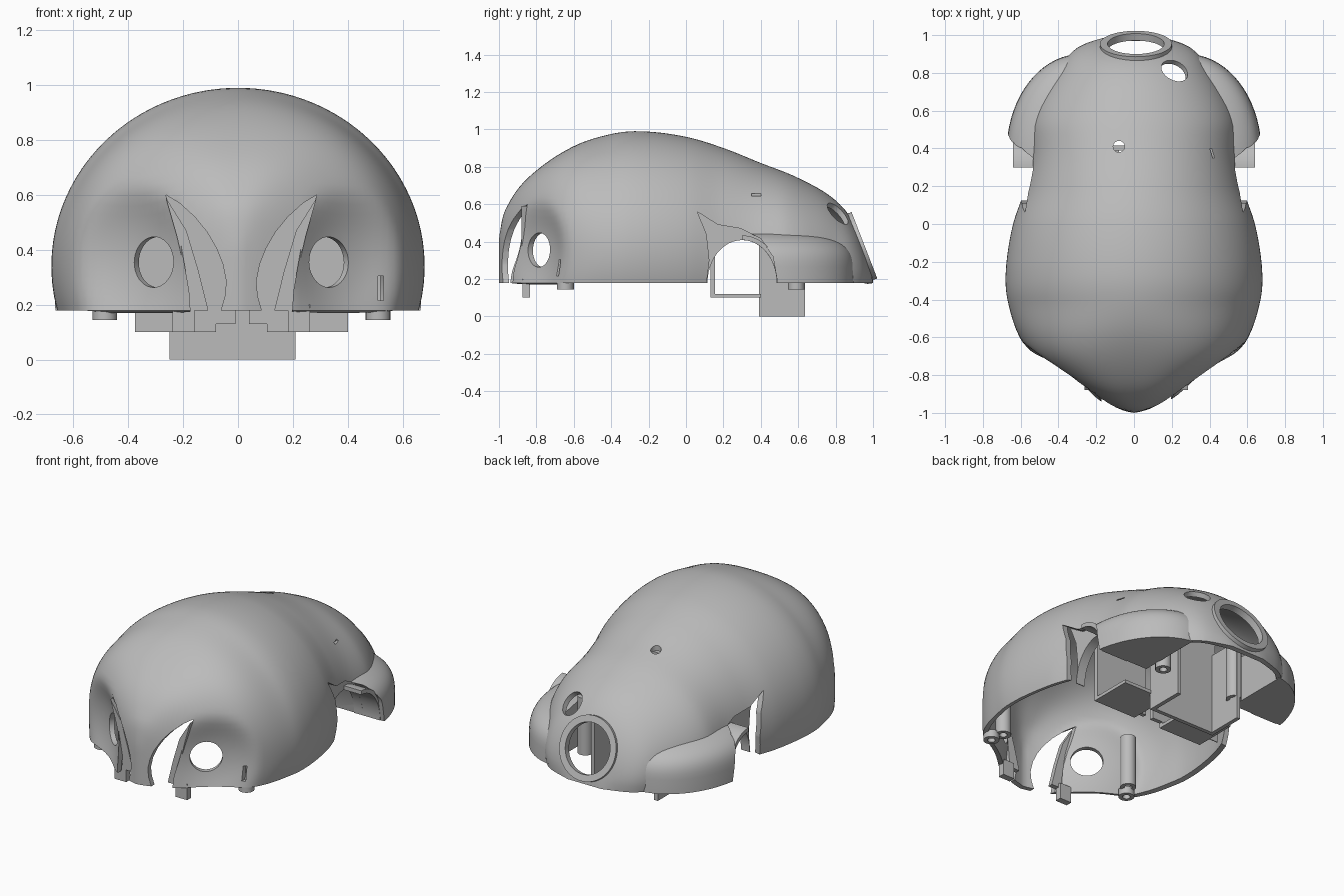
import bpy, bmesh, math
from mathutils import Vector, Matrix

cube = bpy.data.objects.get("Cube")
if cube:
    bpy.data.objects.remove(cube, do_unlink=True)

grey = bpy.data.materials.new("plain grey")
grey.use_nodes = True
grey.diffuse_color = (0.5, 0.5, 0.5, 1)
grey.node_tree.nodes["Principled BSDF"].inputs["Base Color"].default_value = (0.5, 0.5, 0.5, 1)

BASE = 0.178     # height of the shell rim
MID = 0.012      # centre line of the face details


def finish(name, bm, angle=35):
    bmesh.ops.recalc_face_normals(bm, faces=bm.faces)
    mesh = bpy.data.meshes.new(name)
    bm.to_mesh(mesh)
    bm.free()
    mesh.materials.append(grey)
    ob = bpy.data.objects.new(name, mesh)
    bpy.context.collection.objects.link(ob)
    smooth(ob, angle)
    return ob


def select(ob):
    bpy.ops.object.select_all(action='DESELECT')
    ob.select_set(True)
    bpy.context.view_layer.objects.active = ob


def smooth(ob, angle=35):
    select(ob)
    bpy.ops.object.shade_smooth_by_angle(angle=math.radians(angle))


def prism(bm, pts, lo, hi, axis):
    """Extrude a 2D outline along x (outline in y, z) or y (outline in x, z)."""
    def place(a, b, d):
        return (d, a, b) if axis == 'x' else (a, d, b)
    ends = [[bm.verts.new(place(a, b, d)) for a, b in pts] for d in (lo, hi)]
    n = len(pts)
    bm.faces.new(ends[0])
    bm.faces.new(ends[1][::-1])
    for i in range(n):
        j = (i + 1) % n
        bm.faces.new((ends[0][j], ends[0][i], ends[1][i], ends[1][j]))


def box(bm, x, y, z):
    prism(bm, [(x[0], z[0]), (x[1], z[0]), (x[1], z[1]), (x[0], z[1])], y[0], y[1], 'y')


def frame(centre, axis):
    return Matrix.Translation(centre) @ Vector(axis).to_track_quat('Z', 'Y').to_matrix().to_4x4()


def rod(bm, centre, axis, r1, r2, depth, segments=40):
    bmesh.ops.create_cone(bm, cap_ends=True, segments=segments, radius1=r1, radius2=r2,
                          depth=depth, matrix=frame(centre, axis))


def tube(bm, centre, axis, r_in, r_out, depth, segments=32):
    m = frame(centre, axis)
    loops = [[bm.verts.new(m @ Vector((r * math.cos(a), r * math.sin(a), z)))
              for a in (math.tau * i / segments for i in range(segments))]
             for r, z in ((r_in, -depth / 2), (r_out, -depth / 2), (r_out, depth / 2), (r_in, depth / 2))]
    for a, b in zip(loops, loops[1:] + loops[:1]):
        for i in range(segments):
            j = (i + 1) % segments
            bm.faces.new((a[i], a[j], b[j], b[i]))


def curve(points):
    """Smooth function through the given points."""
    n = len(points)
    sec = [(points[i + 1][1] - points[i][1]) / (points[i + 1][0] - points[i][0]) for i in range(n - 1)]
    slope = [sec[0]] + [(a + b) / 2 if a * b > 0 else 0 for a, b in zip(sec, sec[1:])] + [sec[-1]]

    def f(t):
        i = 0
        while i < n - 2 and t > points[i + 1][0]:
            i += 1
        (a, p), (b, q) = points[i], points[i + 1]
        d = b - a
        u = (t - a) / d
        return (p * (1 + 2 * u) * (1 - u) ** 2 + q * u * u * (3 - 2 * u)
                + d * u * (1 - u) * (slope[i] * (1 - u) - slope[i + 1] * u))
    return f


height = curve([(-1, .42), (-.98, .53), (-.95, .6), (-.9, .68), (-.8, .78), (-.6, .91), (-.4, .975),
                (-.27, .99), (0, .96), (.2, .9), (.4, .82), (.6, .74), (.8, .62), (.88, .53),
                (.93, .44), (.97, .33), (1, .2)])
width = curve([(-1, .01), (-.98, .08), (-.9, .25), (-.8, .41), (-.7, .535), (-.6, .605), (-.4, .67),
               (-.3, .68), (-.2, .675), (0, .64), (.2, .575), (.4, .548), (.5, .548), (.6, .525),
               (.7, .475), (.8, .41), (.9, .34), (.95, .27), (1, .12)])
fullness = curve([(-1, 2.9), (-.8, 2.7), (-.4, 2), (1, 2)])
DISHES = [Vector((MID + s * .712, -1.262, .37)) for s in (-1, 1)]
DISH_R = .625


def inside(p):
    if abs(p.y) >= 1:
        return False
    h, w, n = height(p.y), max(width(p.y), .001), fullness(p.y)
    c = BASE + .2 * (h - BASE)
    return abs(p.x / w) ** n + abs((p.z - c) / max(h - c, .001)) ** n < 1


def surface(d):
    start, lo, hi = Vector((0, -.1, BASE)), 0, 1.5
    for _ in range(18):
        m = (lo + hi) / 2
        if inside(start + d * m):
            lo = m
        else:
            hi = m
    # softly press in the two dishes
    for dish in DISHES:
        along = d.dot(dish - start)
        gap = DISH_R ** 2 - (dish - start).length_squared + along ** 2
        if along > 0 and gap > 0:
            hit = along - math.sqrt(gap)
            blend = max(.04 - abs(lo - hit), 0)
            lo = min(lo, hit) - blend ** 2 / .16
    return start + d * lo


# Domed shell with two shallow dishes at the front
RINGS, SPOKES = 44, 180
bm = bmesh.new()
rows = []
for r in range(RINGS):
    e = math.pi / 2 * r / RINGS
    rows.append([bm.verts.new(surface(Vector((math.cos(e) * math.sin(a), -math.cos(e) * math.cos(a), math.sin(e)))))
                 for a in (math.tau * k / SPOKES for k in range(SPOKES))])
top = bm.verts.new(surface(Vector((0, 0, 1))))
for k in range(SPOKES):
    n = (k + 1) % SPOKES
    for a, b in zip(rows, rows[1:]):
        bm.faces.new((a[k], a[n], b[n], b[k]))
    bm.faces.new((rows[-1][k], rows[-1][n], top))
shell = finish("domed_shell", bm)
thick = shell.modifiers.new("thickness", 'SOLIDIFY')
thick.thickness, thick.offset = .03, -1

# Wheel fenders at the rear
fenders = []
for s, side in ((1, "left"), (-1, "right")):
    bm = bmesh.new()
    bmesh.ops.create_uvsphere(bm, u_segments=72, v_segments=48, radius=1)
    for v in bm.verts:
        z = math.copysign(abs(v.co.z) ** .45, v.co.z)
        v.co = (s * (.28 + .395 * v.co.x), .38 + .52 * v.co.y, BASE + .295 * z)
    for co, no in (((0, 0, BASE), (0, 0, 1)), ((0, .29, 0), (0, 1, 0)), ((s * .32, 0, 0), (s, 0, 0))):
        bmesh.ops.bisect_plane(bm, geom=bm.verts[:] + bm.edges[:] + bm.faces[:],
                               plane_co=co, plane_no=no, clear_inner=True)
        bmesh.ops.holes_fill(bm, edges=[e for e in bm.edges if e.is_boundary])
    fenders.append(finish(side + "_fender", bm))

# Openings: crescents, eye holes, wheel arches, rear port and small holes
ARCH = [(.11, BASE), (.125, .3), (.11, .44), (.06, .56), (.17, .49), (.29, .47), (.4, .415), (.465, .32), (.49, BASE)]
PORT, PORT_AXIS = Vector((.01, .94, .375)), Vector((0, .93, .36))
bm = bmesh.new()
for s in (-1, 1):
    crescent = [(.275, .6), (.225, .57), (.17, .52), (.125, .465), (.09, .405), (.068, .35), (.055, .285),
                (.06, .23), (.075, BASE), (.08, .1), (.18, .1), (.19, .25), (.22, .42)]
    prism(bm, [(MID + s * x, z) for x, z in crescent], -1.1, -.78, 'y')
    rod(bm, (MID + s * .325, -.795, .355), (s * .55, -.83, 0), .092, .092, .22)
    prism(bm, [(.11, .1)] + ARCH + [(.49, .1)], s * .3, s * .8, 'x')
rod(bm, PORT, PORT_AXIS, .175, .205, .24, 64)
rod(bm, (.22, .82, .56), (.35, .6, .72), .075, .075, .2)
rod(bm, (-.08, .41, .82), (0, 0, 1), .03, .03, .2)
box(bm, (.51, .53), (-.76, -.56), (.215, .305))
box(bm, (.4, .53), (.35, .4), (.645, .656))
cutter = finish("opening_cutter", bm)
cutter.hide_render = True
for ob in [shell] + fenders:
    cut = ob.modifiers.new("openings", 'BOOLEAN')
    cut.operation, cut.solver, cut.object = 'DIFFERENCE', 'EXACT', cutter
    select(ob)
    for m in list(ob.modifiers):
        bpy.ops.object.modifier_apply(modifier=m.name)
    smooth(ob)
bpy.data.objects.remove(cutter, do_unlink=True)

# Recessed ring in the rear port
bm = bmesh.new()
tube(bm, PORT - PORT_AXIS * .005, PORT_AXIS, .15, .19, .04, 64)
finish("rear_port_ring", bm)


def arc(r_y, r_z, turn):
    return [(.3 + r_y * math.cos(a), BASE + r_z * math.sin(a)) for a in (turn * i / 24 for i in range(25))]


# Inner wheel wells and front fins
for s, side in ((1, "left"), (-1, "right")):
    bm = bmesh.new()
    prism(bm, ARCH + arc(.185, .23, math.pi), s * .46, s * .52, 'x')
    prism(bm, arc(.185, .23, math.pi / 2) + arc(.21, .255, math.pi / 2)[::-1], s * .46, s * .64, 'x')
    finish(side + "_wheel_well", bm)

    bm = bmesh.new()
    fin = [(.275, .59), (.2, .47), (.155, .32), (.12, BASE), (.19, BASE), (.2, .3), (.235, .45)]
    prism(bm, [(MID + s * x, z) for x, z in fin], -.88, -.85, 'y')
    box(bm, sorted((MID + s * .17, MID + s * .25)), (-.875, -.835), (.1, .2))
    finish(side + "_front_fin", bm)

# Hollow screw posts
bm = bmesh.new()
for x, y, low, high in ((.51, -.645, .145, .19), (-.485, -.645, .145, .19), (.46, -.6, BASE, .5),
                        (-.46, -.6, BASE, .5), (.28, .59, .145, .5), (-.24, .59, .145, .5)):
    tube(bm, (x, y, (low + high) / 2), (0, 0, 1), .022, .045, high - low, 24)
finish("screw_posts", bm)

# Motor trays
for name, x, lug in (("left_motor_tray", (.105, .4), (.04, .105)), ("right_motor_tray", (-.375, -.08), (-.08, -.01))):
    bm = bmesh.new()
    box(bm, x, (.13, .4), (.1, .12))
    box(bm, x, (.13, .155), (.1, .65))
    box(bm, lug, (.13, .155), (.13, .65))
    finish(name, bm)

# Battery box, open below and to the rear
bm = bmesh.new()
box(bm, (-.25, .21), (.39, .415), (0, .6))
for x in (-.25, .185):
    box(bm, (x, x + .025), (.39, .635), (0, .5))
finish("battery_box", bm)
